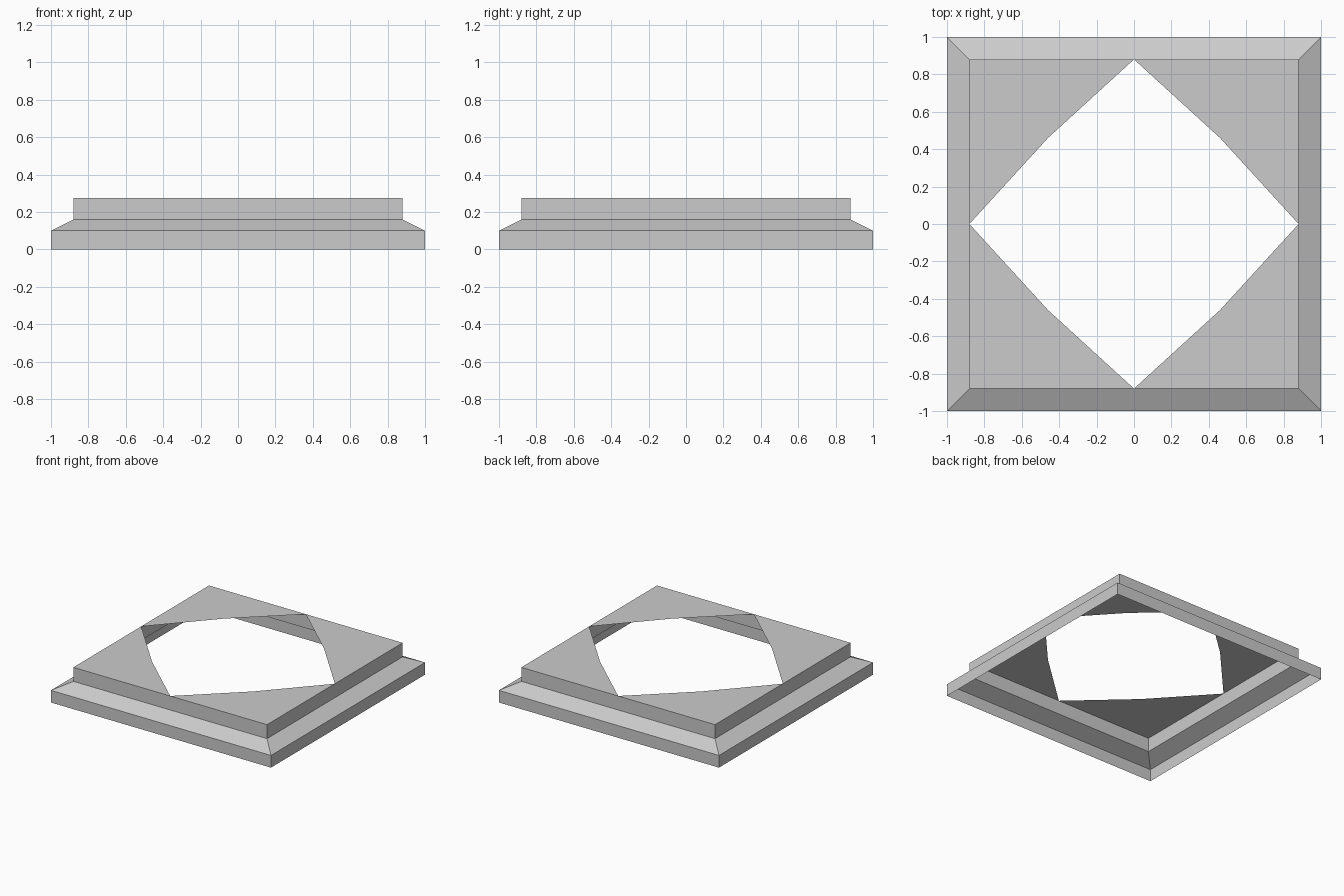
import bpy, bmesh

if "Cube" in bpy.data.objects:
    bpy.data.objects.remove(bpy.data.objects["Cube"])

OUT, INN, TOP, BULGE = 1.0, 0.88, 0.275, 0.46
CORNERS = [(1, 1), (-1, 1), (-1, -1), (1, -1)]


def finish(name, bm):
    mesh = bpy.data.meshes.new(name)
    bm.to_mesh(mesh)
    bm.free()
    obj = bpy.data.objects.new(name, mesh)
    bpy.context.collection.objects.link(obj)
    return obj


# Stepped square skirt: thin open shell, profile of (half width, height)
bm = bmesh.new()
profile = [(OUT, 0), (OUT, 0.1), (INN, 0.16), (INN, TOP)]
rings = [[bm.verts.new((x * r, y * r, z)) for x, y in CORNERS] for r, z in profile]
for low, high in zip(rings, rings[1:]):
    for i in range(4):
        j = (i + 1) % 4
        bm.faces.new((low[i], low[j], high[j], high[i]))
finish("stepped_skirt", bm)

# Four flat corner plates leaving a slightly bulged diamond opening
bm = bmesh.new()
for x, y in CORNERS:
    corner, on_x, on_y, bend = [bm.verts.new((x * a, y * b, TOP)) for a, b in
                                [(INN, INN), (INN, 0), (0, INN), (BULGE, BULGE)]]
    for tri in ((corner, bend, on_x), (corner, on_y, bend)):
        face = bm.faces.new(tri)
        face.normal_update()
        if face.normal.z < 0:
            face.normal_flip()
bmesh.ops.remove_doubles(bm, verts=bm.verts, dist=1e-5)
bmesh.ops.dissolve_limit(bm, angle_limit=0.01, verts=[], edges=bm.edges)
finish("corner_plates", bm)
